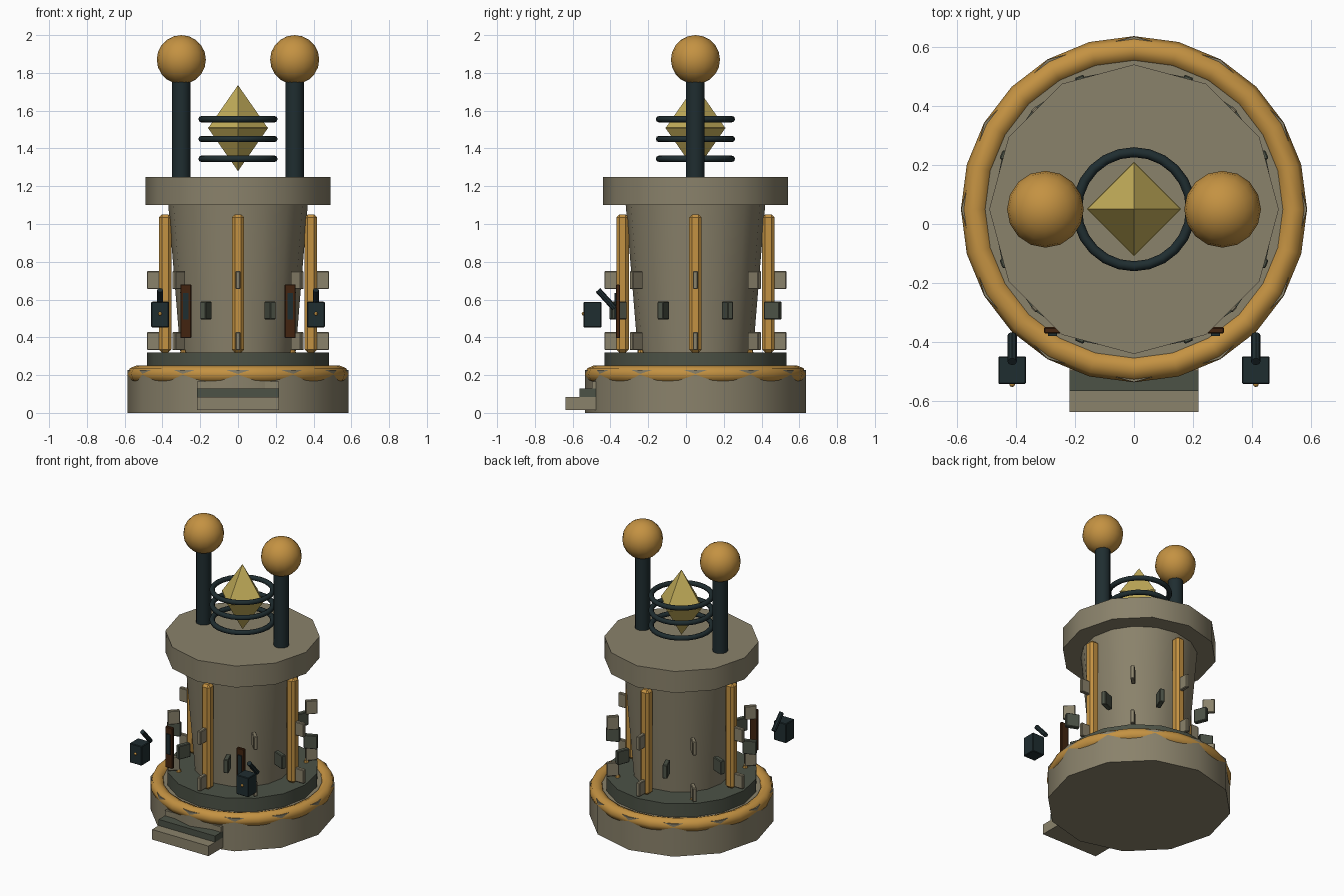
import bpy, math
from mathutils import Vector

if "Cube" in bpy.data.objects:
    bpy.data.objects.remove(bpy.data.objects["Cube"])

CY = 0.05  # y of the tower axis


def material(name, rgb):
    m = bpy.data.materials.new(name)
    lin = [((c / 255 + 0.055) / 1.055) ** 2.4 for c in rgb]
    m.diffuse_color = (*lin, 1)
    m.use_nodes = True
    m.node_tree.nodes["Principled BSDF"].inputs["Base Color"].default_value = m.diffuse_color
    return m


STONE = material("stone", (138, 130, 107))
DARK = material("dark_stone", (76, 82, 70))
GOLD = material("brass", (196, 146, 66))
IRON = material("dark_iron", (31, 45, 48))
CRYSTAL = material("crystal_yellow", (196, 174, 90))
BROWN = material("dark_brown", (66, 36, 16))


def finish(name, mat, smooth=True):
    o = bpy.context.object
    o.name = name
    o.data.materials.append(mat)
    if smooth:
        bpy.ops.object.shade_smooth_by_angle(angle=math.radians(35))
    return o


def cone(name, mat, r1, r2, z0, z1, x=0, y=CY, sides=12, smooth=True):
    bpy.ops.mesh.primitive_cone_add(vertices=sides, radius1=r1, radius2=r2, depth=z1 - z0,
                                    location=(x, y, (z0 + z1) / 2))
    return finish(name, mat, smooth)


def box(name, mat, loc, size, turn=0, bevel=0.0):
    bpy.ops.mesh.primitive_cube_add(size=1, location=loc, rotation=(0, 0, turn))
    o = finish(name, mat, False)
    o.scale = size
    bpy.ops.object.transform_apply(location=False, rotation=False, scale=True)
    if bevel:
        b = o.modifiers.new("bevel", "BEVEL")
        b.width = bevel
        b.segments = 1
    return o


def ring(name, mat, major, minor, z, seg, mseg):
    bpy.ops.mesh.primitive_torus_add(major_radius=major, minor_radius=minor, major_segments=seg,
                                     minor_segments=mseg, location=(0, CY, z))
    bpy.ops.object.shade_smooth()
    return finish(name, mat, False)


def ball(name, mat, loc, r, seg, rings):
    bpy.ops.mesh.primitive_uv_sphere_add(segments=seg, ring_count=rings, radius=r, location=loc)
    return finish(name, mat)


def rod(name, mat, a, b, r):
    a, b = Vector(a), Vector(b)
    bpy.ops.mesh.primitive_cylinder_add(vertices=8, radius=r, depth=(b - a).length,
                                        location=(a + b) / 2)
    o = finish(name, mat, False)
    o.rotation_euler = (b - a).to_track_quat('Z', 'Y').to_euler()


def polar(r, a, z):
    return (r * math.cos(a), CY + r * math.sin(a), z)


# Base, brass rim, plinth, tapered tower and cap
cone("base", STONE, 0.585, 0.585, 0, 0.228)
ring("base_rim", GOLD, 0.54, 0.046, 0.204, 24, 8)
cone("plinth", DARK, 0.482, 0.482, 0.2, 0.32, sides=16)
cone("tower_body", STONE, 0.305, 0.37, 0.32, 1.11, sides=16)
cone("cap", STONE, 0.49, 0.49, 1.1, 1.25)

# Front steps
for name, mat, front, z0, z1 in (("lower_step", STONE, -0.637, 0.015, 0.085),
                                 ("middle_step", DARK, -0.565, 0.085, 0.128),
                                 ("upper_step", STONE, -0.497, 0.128, 0.165)):
    box(name, mat, (0, (front - 0.44) / 2, (z0 + z1) / 2), (0.436, -0.44 - front, z1 - z0))

# Brass pillars, and small brass spikes between them
for i in range(4):
    a = i * math.pi / 2
    box("pillar", GOLD, polar(0.386, a, 0.685), (0.066, 0.066, 0.73), a, 0.016)
    x, y, _ = polar(0.41, a + math.pi / 4, 0)
    cone("spike", GOLD, 0.017, 0, 0.32, 0.365, x, y, 8, False)

# Three staggered rows of radial fins
for i in range(8):
    a = i * math.pi / 4
    for z in (0.38, 0.703):
        box("fin", STONE, polar(0.443, a, z), (0.078, 0.026, 0.095), a, 0.004)
    a += math.pi / 8
    box("dark_fin", DARK, polar(0.443, a, 0.542), (0.088, 0.032, 0.095), a, 0.004)

for s in (-1, 1):
    # Gauge panels
    box("gauge_frame", BROWN, (s * 0.276, -0.36, 0.538), (0.058, 0.022, 0.285), 0, 0.004)
    box("gauge_glass", IRON, (s * 0.276, -0.374, 0.565), (0.03, 0.009, 0.14))
    # Lever boxes
    box("lever_box", IRON, (s * 0.4125, -0.495, 0.52), (0.094, 0.094, 0.135), 0, 0.004)
    rod("lever", IRON, (s * 0.4125, -0.466, 0.65), (s * 0.4125, -0.378, 0.553), 0.016)
    ball("lever_rivet", GOLD, (s * 0.4125, -0.542, 0.525), 0.01, 8, 6)
    # Electrodes on the cap
    cone("electrode_post", IRON, 0.049, 0.049, 1.24, 1.79, s * 0.3, CY, 12)
    ball("electrode_ball", GOLD, (s * 0.3, CY, 1.87), 0.13, 16, 10)

# Floating crystal inside three coils
cone("crystal_top", CRYSTAL, 0.16, 0, 1.505, 1.735, sides=4, smooth=False)
cone("crystal_bottom", CRYSTAL, 0, 0.16, 1.28, 1.51, sides=4, smooth=False)
for z in (1.345, 1.45, 1.555):
    ring("coil", IRON, 0.193, 0.017, z, 24, 8)
